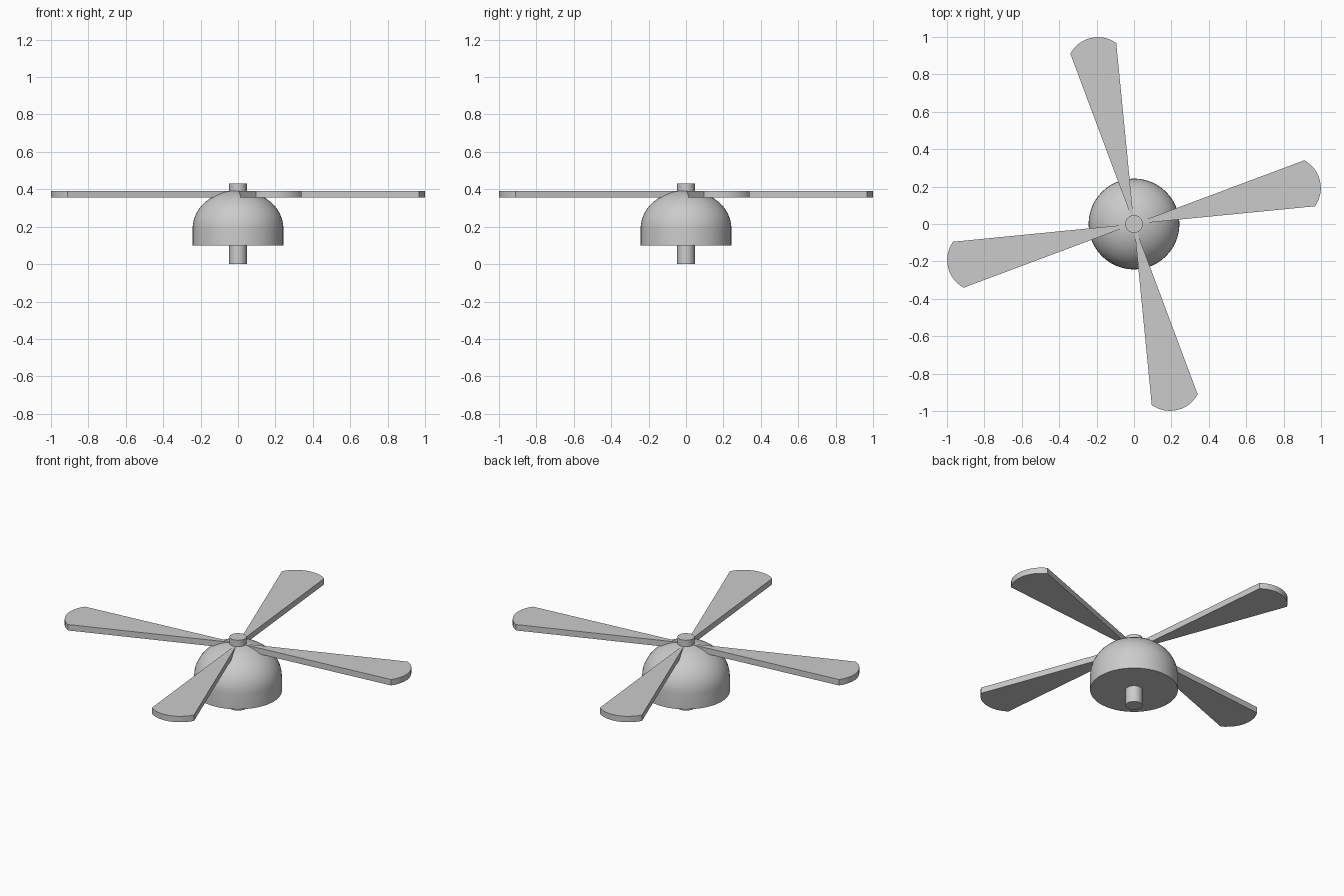
import bpy
import bmesh
from math import cos, sin, pi, radians
from mathutils import Matrix

cube = bpy.data.objects.get("Cube")
if cube:
    bpy.data.objects.remove(cube, do_unlink=True)

# One plain grey for everything
grey = bpy.data.materials.new("light grey")
grey.use_nodes = True
colour = (0.6, 0.6, 0.6, 1)
grey.diffuse_color = colour
grey.node_tree.nodes["Principled BSDF"].inputs["Base Color"].default_value = colour


def finish(name, bm):
    bmesh.ops.recalc_face_normals(bm, faces=bm.faces)
    mesh = bpy.data.meshes.new(name)
    bm.to_mesh(mesh)
    bm.free()
    mesh.materials.append(grey)
    obj = bpy.data.objects.new(name, mesh)
    bpy.context.collection.objects.link(obj)
    bpy.ops.object.select_all(action='DESELECT')
    obj.select_set(True)
    bpy.context.view_layer.objects.active = obj
    bpy.ops.object.shade_smooth_by_angle(angle=radians(35))
    return obj


def lathe(name, profile, steps):
    """Spin an (r, z) profile around the vertical axis."""
    bm = bmesh.new()
    verts = [bm.verts.new((r, 0, z)) for r, z in profile]
    edges = [bm.edges.new(pair) for pair in zip(verts, verts[1:])]
    bmesh.ops.spin(bm, geom=verts + edges, cent=(0, 0, 0), axis=(0, 0, 1),
                   angle=2 * pi, steps=steps)
    bmesh.ops.remove_doubles(bm, verts=bm.verts, dist=0.0001)
    return finish(name, bm)


# Motor housing: short straight wall below a rounded dome
R, WALL_TOP, RISE = 0.243, 0.19, 0.205
arc = [(R * cos(a), WALL_TOP + RISE * sin(a))
       for a in (i * pi / 24 for i in range(12))]
lathe("motor_housing", [(0, 0.1), (R, 0.1)] + arc + [(0, WALL_TOP + RISE)], 48)

# Central rod through the housing
lathe("central_rod", [(0, 0), (0.047, 0), (0.047, 0.43), (0, 0.43)], 32)

# Blades: narrow wedges from the hub with rounded outer ends
HALF, ROOT, CENTRE, END_R = radians(7.45), 0.03, 0.853, 0.168
SWEEP, SEGMENTS = radians(48.6), 12
outline = [(ROOT, -ROOT * sin(HALF))]
for i in range(SEGMENTS + 1):
    a = SWEEP * (2 * i / SEGMENTS - 1)
    outline.append((CENTRE + END_R * cos(a), END_R * sin(a)))
outline.append((ROOT, ROOT * sin(HALF)))

for number in range(4):
    bm = bmesh.new()
    face = bm.faces.new([bm.verts.new((x, y, 0.355)) for x, y in outline])
    out = bmesh.ops.extrude_face_region(bm, geom=[face], use_keep_orig=True)
    top = [v for v in out["geom"] if isinstance(v, bmesh.types.BMVert)]
    bmesh.ops.translate(bm, verts=top, vec=(0, 0, 0.036))
    turn = Matrix.Rotation(radians(13.05 + 90 * number), 4, 'Z')
    bmesh.ops.transform(bm, matrix=turn, verts=bm.verts)
    finish(f"blade_{number + 1}", bm)
